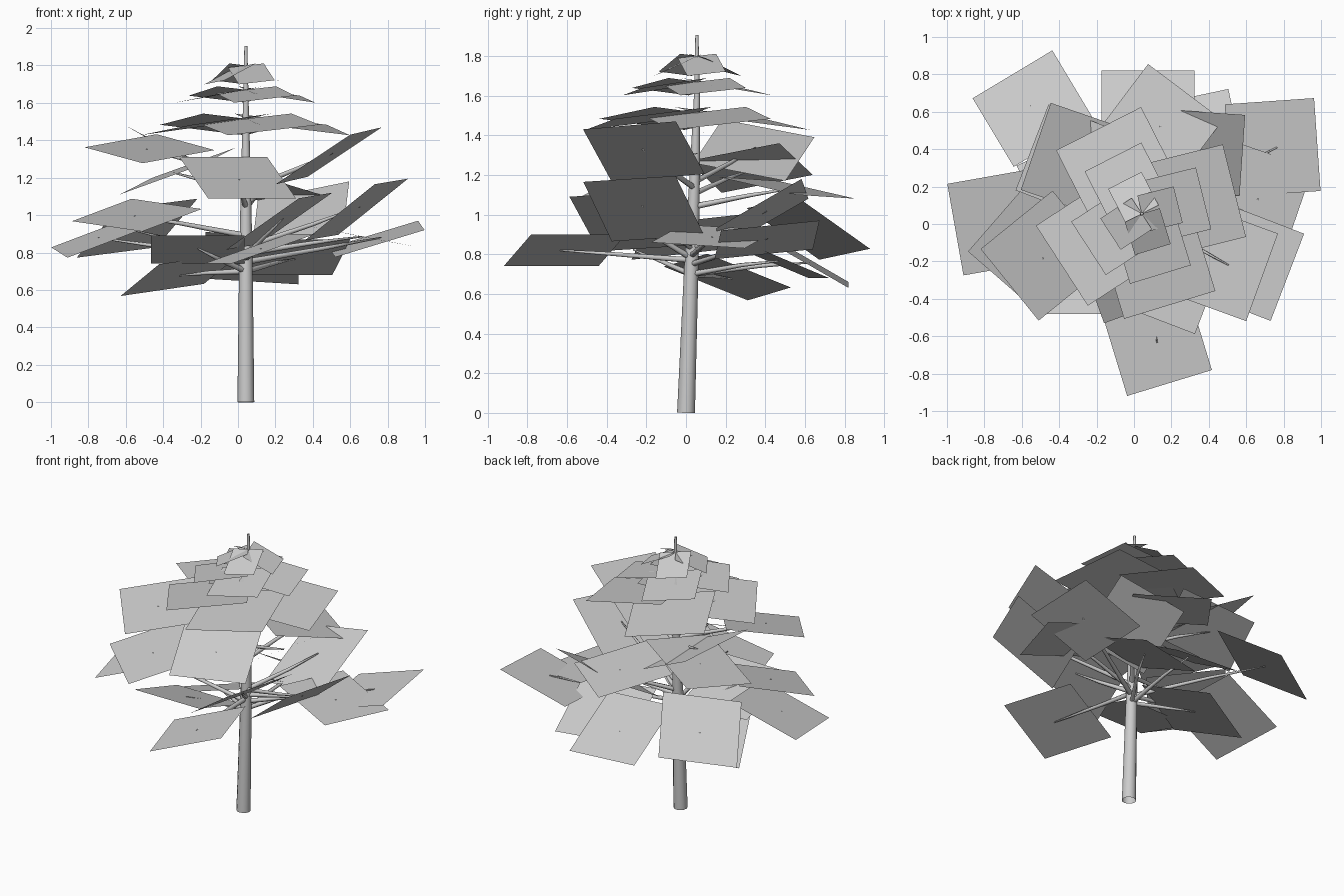
import bpy, bmesh, math
from mathutils import Vector as V

if "Cube" in bpy.data.objects:
    bpy.data.objects.remove(bpy.data.objects["Cube"])


def finish(bm, name, smooth=False):
    me = bpy.data.meshes.new(name)
    bm.to_mesh(me)
    bm.free()
    for p in me.polygons:
        p.use_smooth = smooth
    ob = bpy.data.objects.new(name, me)
    bpy.context.collection.objects.link(ob)
    return ob


def tube(name, pts, radii, sides):
    """Tapered tube swept along a short path, open at the base."""
    bm = bmesh.new()
    rings = []
    for i, (p, r) in enumerate(zip(pts, radii)):
        d = (pts[min(i + 1, len(pts) - 1)] - pts[max(i - 1, 0)]).normalized()
        u = d.cross(V((0, 1, 0.01))).normalized()
        w = d.cross(u)
        rings.append([bm.verts.new(p + r * (u * math.cos(t) + w * math.sin(t)))
                      for t in (k * math.tau / sides for k in range(sides))])
    for a, b in zip(rings, rings[1:]):
        for k in range(sides):
            j = (k + 1) % sides
            bm.faces.new((a[k], a[j], b[j], b[k]))
    bm.faces.new(rings[-1])
    bmesh.ops.recalc_face_normals(bm, faces=bm.faces)
    return finish(bm, name, True)


def heading(deg):
    a = math.radians(deg)
    return V((math.cos(a), math.sin(a), 0)), V((-math.sin(a), math.cos(a), 0))


def card(name, tip, root, side):
    """Flat foliage card between the middles of its outer and inner edges."""
    bm = bmesh.new()
    f = bm.faces.new([bm.verts.new(p) for p in
                      (tip + side, root + side, root - side, tip - side)])
    f.normal_update()
    if f.normal.z < 0:
        f.normal_flip()
    finish(bm, name)


def trunk_at(z):
    return V((0.042, 0.055 * min(1, z / 1.5), z))


# Trunk
hs = (0, 0.75, 1.25, 1.6, 1.905)
trunk = tube("trunk", [trunk_at(z) for z in hs], (0.045, 0.036, 0.025, 0.015, 0.008), 12)
trunk.select_set(True)
bpy.context.view_layer.objects.active = trunk
bpy.ops.object.shade_smooth_by_angle()

# Crown tiers: four pinwheel cards each
for t, (z, drop, reach) in enumerate([(1.80, 0.09, 0.2), (1.67, 0.05, 0.34), (1.515, 0.06, 0.51)]):
    for k, deg in enumerate((14, 117, 213, 287)):
        out, side = heading(deg)
        root = trunk_at(z)
        card(f"crown_{t}_{k}", root + out * reach - V((0, 0, drop)), root,
             (side + V((0, 0, 0.11))) * reach / 2)

# Spreading foliage: outer edge middle x, y; heading; outer z, inner z; sideways tilt
SIZE = 0.5
spread = [
    (0.685, -0.285, -20, 1.45, 1.185, 0.04),
    (0.82, -0.285, -21, 1.18, 0.88, 0.03),
    (0.415, -0.355, -21, 1.105, 0.83, 0.03),
    (0.075, -0.445, -70, 1.09, 1.31, 0),
    (-0.665, -0.325, -141, 1.32, 1.39, -0.085),
    (-0.545, 0.41, 159, 1.155, 1.315, -0.09),
    (-0.525, 0.415, 161, 1.435, 1.215, 0.09),
    (-0.65, 0.80, 121, 0.80, 1.06, -0.055),
    (-0.70, -0.31, -131, 0.94, 1.06, -0.055),
    (-0.955, -0.03, 190, 0.80, 0.975, -0.055),
    (-0.405, 0.42, 116, 0.60, 0.77, -0.065),
    (0.075, 0.82, 90, 0.645, 0.895, 0.03),
    (0.26, 0.67, 102, 0.68, 0.87, 0),
    (0.98, 0.425, 4, 0.945, 0.80, 0.05),
    (0.875, 0.06, -19, 0.845, 0.935, -0.03),
    (0.275, 0.705, 53, 1.09, 1.18, -0.02),
    (0.35, 0.60, 86, 1.13, 0.88, -0.10),
    (0.19, -0.85, -73, 0.82, 0.82, 0.16),
    (-0.215, -0.48, -90, 0.89, 0.74, 0),
]
for i, (x, y, deg, zo, zi, roll) in enumerate(spread):
    out, side = heading(deg)
    tip = V((x, y, zo))
    inner = tip - out * math.sqrt(SIZE ** 2 - (zo - zi) ** 2)
    inner.z = zi
    side = side * math.sqrt(SIZE ** 2 - roll ** 2) / 2 + V((0, 0, roll / 2))
    card(f"foliage_{i}", tip, inner, side)
    # Branch from the trunk, bent once, ending within the card
    base = trunk_at(min(1.2, max(0.7, min(zo, zi) - 0.05)))
    mid = tip.lerp(inner, 0.5)
    tube(f"branch_{i}", [base, base.lerp(mid, 0.6), mid.lerp(tip, 0.1)],
         (0.016, 0.011, 0.004), 6)
